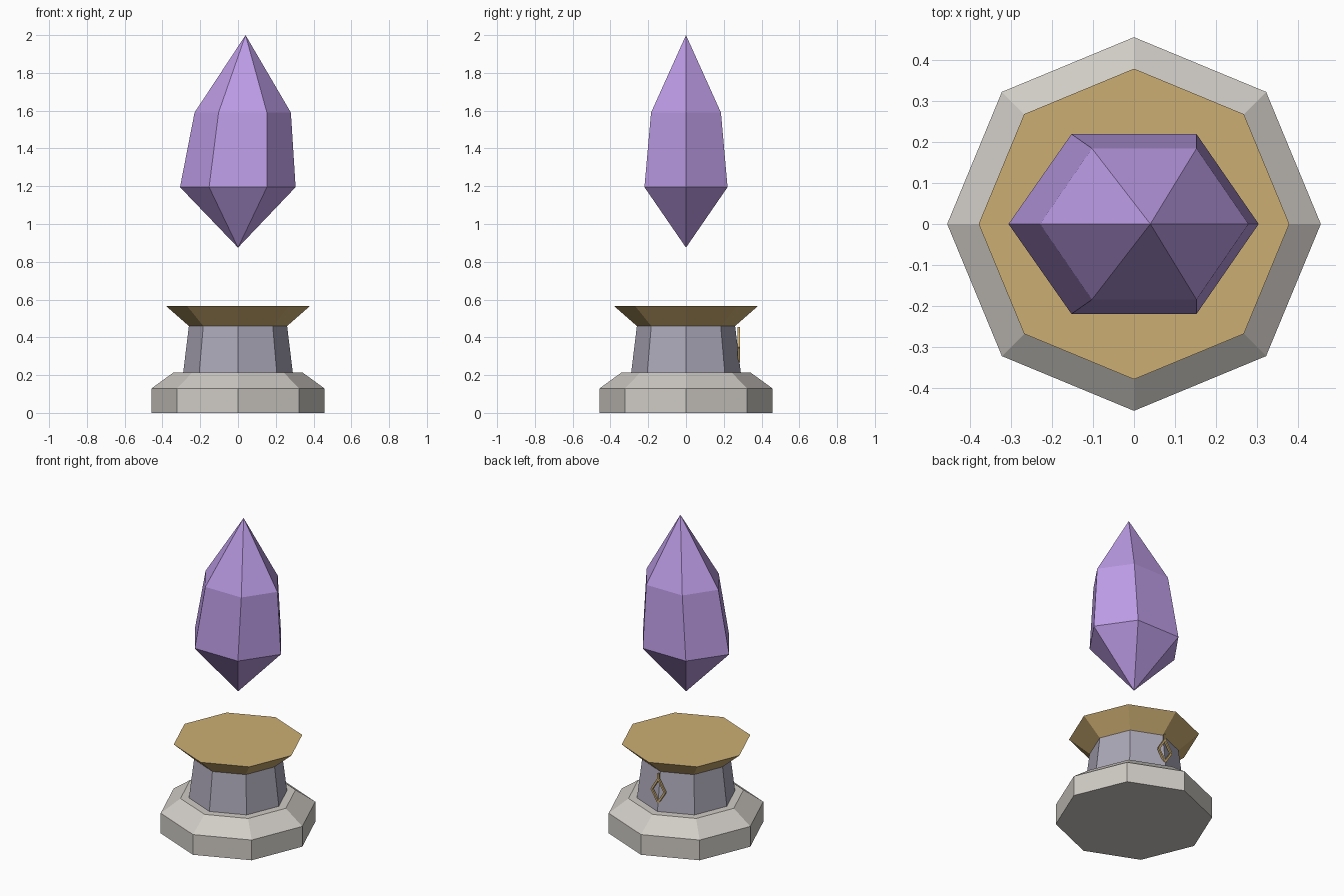
import bpy, bmesh
from math import cos, sin, pi
from mathutils import Vector

if "Cube" in bpy.data.objects:
    bpy.data.objects.remove(bpy.data.objects["Cube"])


def material(name, rgb):
    m = bpy.data.materials.new(name)
    m.diffuse_color = (*rgb, 1)
    m.use_nodes = True
    m.node_tree.nodes["Principled BSDF"].inputs["Base Color"].default_value = m.diffuse_color
    return m


STONE = material("pale_stone", (0.63, 0.60, 0.56))
SLATE = material("slate", (0.41, 0.39, 0.48))
GOLD = material("gold", (0.60, 0.42, 0.17))
PURPLE = material("purple", (0.50, 0.33, 0.78))


def loft(name, rings, mat):
    """Skin a stack of rings; a one-point ring is a tip, others get capped."""
    bm = bmesh.new()
    rows = [[bm.verts.new(p) for p in ring] for ring in rings]
    n = max(len(r) for r in rows)
    for a, b in zip(rows, rows[1:]):
        for i in range(n):
            quad = [a[i % len(a)], a[(i + 1) % len(a)], b[(i + 1) % len(b)], b[i % len(b)]]
            bm.faces.new(list(dict.fromkeys(quad)))
    for end in (rows[0], rows[-1]):
        if len(end) > 2:
            bm.faces.new(end)
    bmesh.ops.recalc_face_normals(bm, faces=bm.faces)
    mesh = bpy.data.meshes.new(name)
    bm.to_mesh(mesh)
    bm.free()
    obj = bpy.data.objects.new(name, mesh)
    obj.data.materials.append(mat)
    bpy.context.collection.objects.link(obj)
    return obj


def octagon(r, z):
    return [(r * cos(i * pi / 4), r * sin(i * pi / 4), z) for i in range(8)]


def hexagon(left, inner_left, inner_right, right, y, z):
    return [(right, 0, z), (inner_right, y, z), (inner_left, y, z),
            (left, 0, z), (inner_left, -y, z), (inner_right, -y, z)]


# Eight-sided pedestal
loft("base", [octagon(0.457, 0), octagon(0.457, 0.13), octagon(0.34, 0.215)], STONE)
loft("column", [octagon(0.29, 0.215), octagon(0.26, 0.46)], SLATE)
loft("dish", [octagon(0.26, 0.46), octagon(0.38, 0.565)], GOLD)

# Floating, slightly lopsided crystal
loft("crystal", [[(0, 0, 0.875)],
                 hexagon(-0.307, -0.153, 0.153, 0.305, 0.22, 1.195),
                 hexagon(-0.23, -0.103, 0.153, 0.28, 0.185, 1.59),
                 [(0.04, 0, 2.0)]], PURPLE)


# Small open diamond pendant hanging at the back
def bar(name, a, b, y=0.279, t=0.006):
    a, b = Vector((a[0], y, a[1])), Vector((b[0], y, b[1]))
    side = (b - a).normalized().cross(Vector((0, 1, 0))) * t
    dep = Vector((0, t, 0))
    corners = [side + dep, side - dep, -side - dep, -side + dep]
    loft(name, [[a + c for c in corners], [b + c for c in corners]], GOLD)


diamond = [(0, 0.42), (0.047, 0.345), (0, 0.27), (-0.047, 0.345)]
for i in range(4):
    bar(f"pendant_side_{i + 1}", diamond[i], diamond[(i + 1) % 4])
bar("pendant_stem", (0, 0.415), (0, 0.455))
